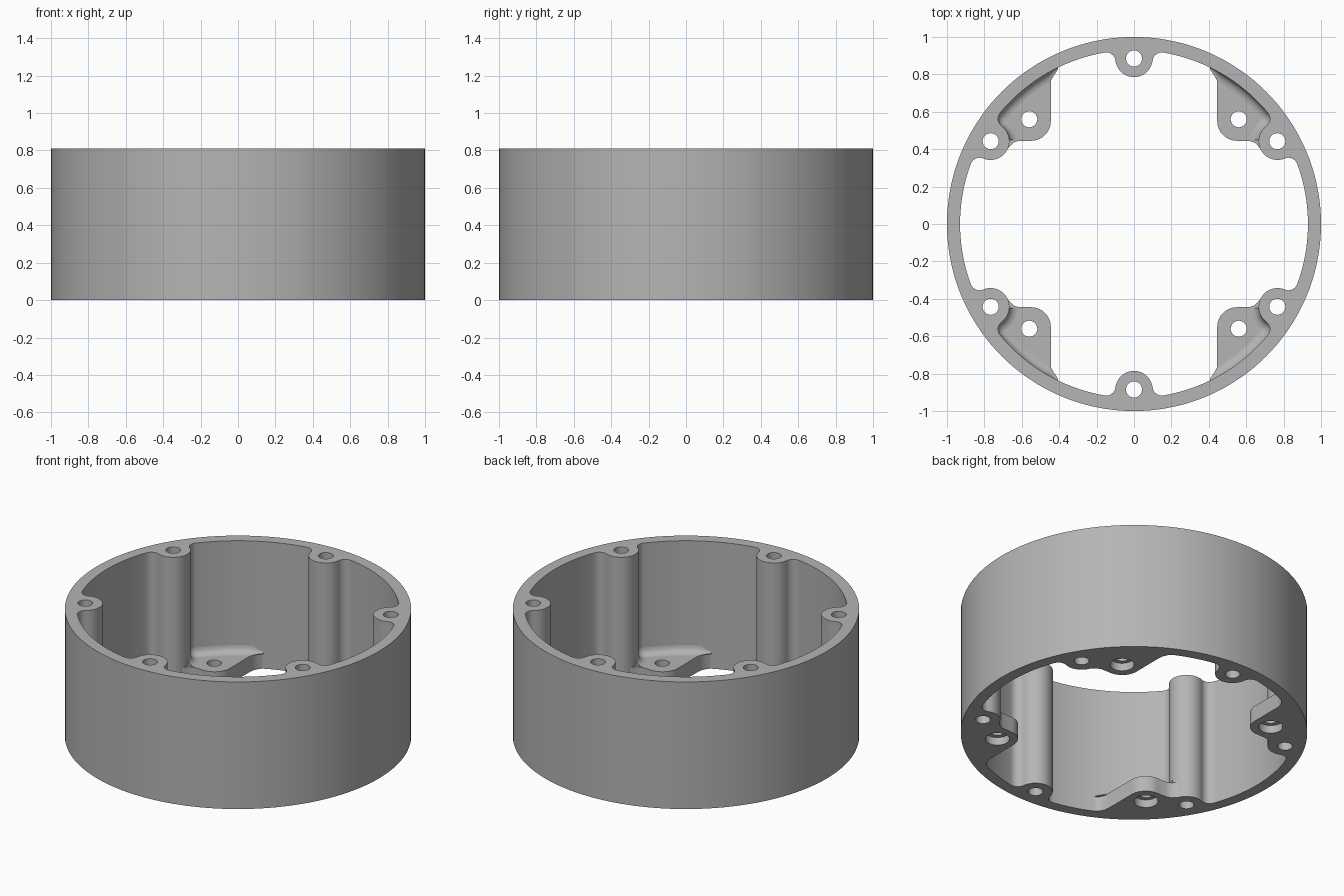
import bpy, bmesh
from math import sin, cos, pi, acos, atan2, radians, degrees
from mathutils import Vector, Matrix

HEIGHT, WALL_R, TAB_TOP = 0.81, 0.93, 0.1
BOSS_D, BOSS_R, BLEND_R, HOLE_R = 0.885, 0.1, 0.05, 0.043

cube = bpy.data.objects.get("Cube")
if cube:
    bpy.data.objects.remove(cube, do_unlink=True)

grey = bpy.data.materials.new("satin grey")
grey.use_nodes = True
colour = (0.46, 0.46, 0.46, 1)
grey.diffuse_color = colour
grey.node_tree.nodes["Principled BSDF"].inputs["Base Color"].default_value = colour


def arc(centre, r, a0, a1, n):
    """Points on an arc, both ends included."""
    return [Vector(centre) + r * Vector((cos(a), sin(a)))
            for a in (a0 + (a1 - a0) * i / n for i in range(n + 1))]


def circle(centre, r, n=32):
    return arc(centre, r, 0, 2 * pi, n)[:-1]


def plate(bm, loops, z0, z1):
    """Extrude a filled outline with holes and add it to bm."""
    curve = bpy.data.curves.new("outline", "CURVE")
    curve.dimensions, curve.fill_mode = "2D", "BOTH"
    curve.extrude = (z1 - z0) / 2
    for loop in loops:
        spline = curve.splines.new("POLY")
        spline.points.add(len(loop) - 1)
        for point, p in zip(spline.points, loop):
            point.co = (p[0], p[1], 0, 1)
        spline.use_cyclic_u = True
    helper = bpy.data.objects.new("outline", curve)
    bpy.context.collection.objects.link(helper)
    bpy.context.view_layer.update()
    mesh = bpy.data.meshes.new_from_object(
        helper.evaluated_get(bpy.context.evaluated_depsgraph_get()))
    mesh.transform(Matrix.Translation((0, 0, (z0 + z1) / 2)))
    bm.from_mesh(mesh)
    bpy.data.objects.remove(helper)
    bpy.data.curves.remove(curve)
    bpy.data.meshes.remove(mesh)


def finish(name, bm, mirrored=False):
    bmesh.ops.remove_doubles(bm, verts=bm.verts, dist=1e-5)
    bmesh.ops.recalc_face_normals(bm, faces=bm.faces)
    mesh = bpy.data.meshes.new(name)
    bm.to_mesh(mesh)
    bm.free()
    mesh.materials.clear()
    mesh.materials.append(grey)
    for poly in mesh.polygons:
        poly.material_index = 0
    obj = bpy.data.objects.new(name, mesh)
    bpy.context.collection.objects.link(obj)
    if mirrored:
        mod = obj.modifiers.new("four corners", "MIRROR")
        mod.use_axis = (True, True, False)
        mod.use_mirror_merge = False
    bpy.ops.object.select_all(action="DESELECT")
    obj.select_set(True)
    bpy.context.view_layer.objects.active = obj
    bpy.ops.object.shade_smooth_by_angle(angle=radians(30))
    return obj


def boss_section():
    """Inner wall around one screw boss on +x: (point, normal into the bore)."""
    reach = WALL_R - BLEND_R
    phi = acos((reach**2 + BOSS_D**2 - (BOSS_R + BLEND_R)**2) / (2 * BOSS_D * reach))
    low = Vector((reach * cos(phi), -reach * sin(phi)))
    high = Vector((low.x, -low.y))
    boss = Vector((BOSS_D, 0))
    turn = atan2(-low.y, BOSS_D - low.x)
    out = [(p, (low - p).normalized()) for p in arc(low, BLEND_R, -phi, turn, 8)]
    out += [(p, (p - boss).normalized())
            for p in arc(boss, BOSS_R, turn - pi, -turn - pi, 20)[1:]]
    out += [(p, (high - p).normalized()) for p in arc(high, BLEND_R, -turn, phi, 8)[1:]]
    out += [(p, -p.normalized()) for p in arc((0, 0), WALL_R, phi, pi / 3 - phi, 20)[1:-1]]
    return out


# Housing wall with six full-height screw bosses
bore, boss_holes = [], []
for k in range(6):
    angle = pi / 6 + k * pi / 3
    spin = Matrix.Rotation(angle, 2)
    bore += [(spin @ p, spin @ n) for p, n in boss_section()]
    boss_holes.append(circle(spin @ Vector((BOSS_D, 0)), HOLE_R))
bm = bmesh.new()
plate(bm, [circle((0, 0), 1, 144), [p for p, n in bore]] + boss_holes, 0, HEIGHT)
finish("housing_wall", bm)

# Mounting tabs at the floor, counterbored from below
tab = [(0.40, 0.845), (0.425, 0.82), (0.44, 0.79), (0.445, 0.76)]
tab += arc((0.55, 0.55), 0.105, pi, 1.5 * pi, 10)
tab += [(0.615, 0.445), (0.645, 0.435), (0.665, 0.415), (0.685, 0.39),
        (0.715, 0.39), (0.705, 0.45), (0.72, 0.5)]
tab += arc((0, 0), 0.96, radians(37.5), radians(64.5), 16)
hole = (0.56, 0.56)
bm = bmesh.new()
plate(bm, [tab, circle(hole, 0.07)], 0, TAB_TOP / 2)
plate(bm, [tab, circle(hole, HOLE_R)], TAB_TOP / 2, TAB_TOP)
finish("mounting_tabs", bm, mirrored=True)

# Concave fillet where each tab meets the wall and boss
bm = bmesh.new()
rings = []
for p, n in bore:
    angle = degrees(atan2(p.y, p.x))
    if not 33.3 < angle < 64.5:
        continue
    w = 0.045 * min(1, 0.04 + (64.5 - angle) / 5)
    section = [(w - w * cos(t), w - w * sin(t)) for t in (i * pi / 10 for i in range(6))]
    section += [(w, -0.005), (-0.005, -0.005), (-0.005, w)]
    rings.append([bm.verts.new((*(p + n * s), TAB_TOP + z)) for s, z in section])
for a, b in zip(rings, rings[1:]):
    for i in range(len(a)):
        j = (i + 1) % len(a)
        bm.faces.new((a[i], a[j], b[j], b[i]))
bm.faces.new(rings[0])
bm.faces.new(rings[-1])
finish("tab_fillets", bm, mirrored=True)
